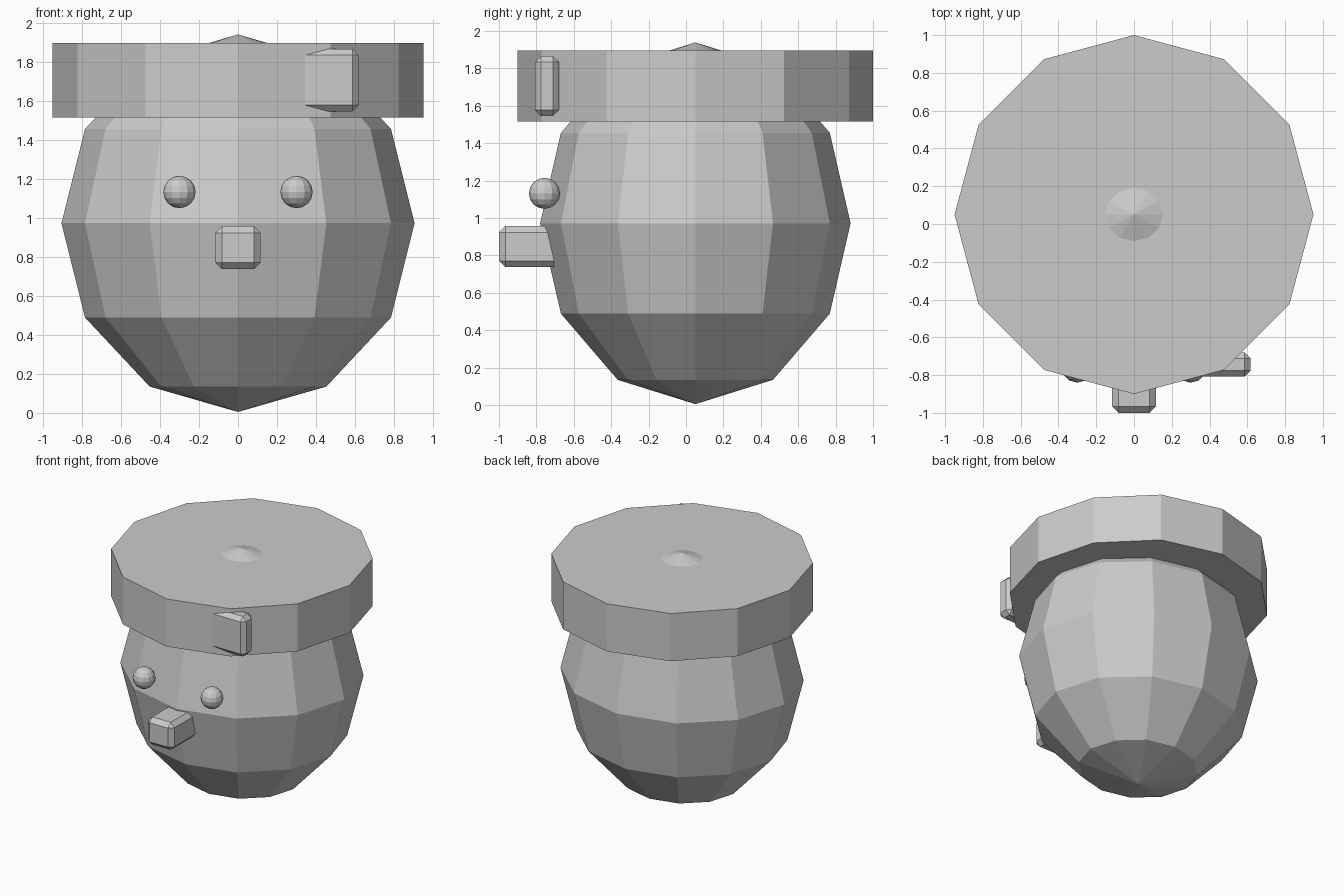
import bpy

if "Cube" in bpy.data.objects:
    bpy.data.objects.remove(bpy.data.objects["Cube"])

CY = 0.05  # shared y centre of head and hat


def ball(name, loc, size, segs, rings):
    bpy.ops.mesh.primitive_uv_sphere_add(segments=segs, ring_count=rings, radius=1, location=loc)
    ob = bpy.context.object
    ob.name = name
    ob.scale = size
    return ob


def chamfered_box(name, lo, hi, bevel):
    loc = [(a + b) / 2 for a, b in zip(lo, hi)]
    bpy.ops.mesh.primitive_cube_add(size=1, location=loc)
    ob = bpy.context.object
    ob.name = name
    ob.scale = [b - a for a, b in zip(lo, hi)]
    bpy.ops.object.transform_apply(location=False, rotation=False, scale=True)
    mod = ob.modifiers.new("chamfer", 'BEVEL')
    mod.width = bevel
    mod.segments = 1
    return ob


# Low-poly head; its pole pokes through the hat top
ball("head", (0, CY, 0.972), (0.905, 0.83, 0.967), 12, 6)

# Flat twelve-sided hat
bpy.ops.mesh.primitive_cylinder_add(vertices=12, radius=0.95, depth=0.38, location=(0, CY, 1.705))
bpy.context.object.name = "hat"

# Eyes
for side, label in ((-1, "left"), (1, "right")):
    ball("eye_" + label, (side * 0.30, -0.757, 1.132), (0.083,) * 3, 12, 8)

# Nose
chamfered_box("nose", (-0.116, -1.0, 0.737), (0.116, -0.66, 0.957), 0.034)

# Hat buckle, partly sunk in the hat
chamfered_box("hat_buckle", (0.29, -0.808, 1.545), (0.618, -0.68, 1.865), 0.032)
